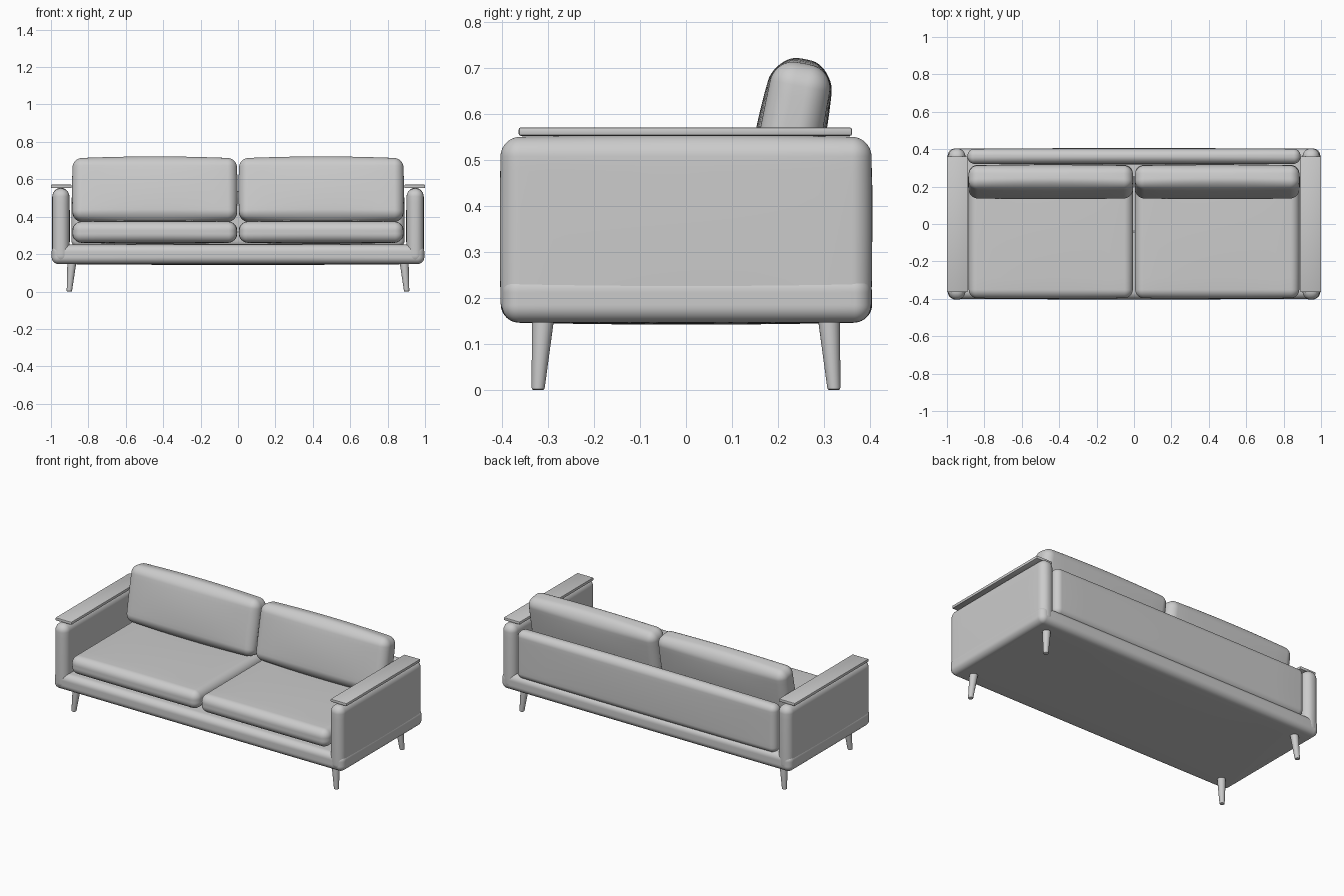
import bpy, bmesh, math
from mathutils import Vector, Matrix

if "Cube" in bpy.data.objects:
    bpy.data.objects.remove(bpy.data.objects["Cube"])

grey = bpy.data.materials.new("light grey")
grey.diffuse_color = (0.6, 0.6, 0.6, 1)
grey.use_nodes = True
grey.node_tree.nodes["Principled BSDF"].inputs["Base Color"].default_value = grey.diffuse_color


def finish(bm, name, angle=40):
    bmesh.ops.recalc_face_normals(bm, faces=bm.faces)
    me = bpy.data.meshes.new(name)
    bm.to_mesh(me)
    bm.free()
    me.materials.append(grey)
    ob = bpy.data.objects.new(name, me)
    bpy.context.collection.objects.link(ob)
    bpy.ops.object.select_all(action='DESELECT')
    ob.select_set(True)
    bpy.context.view_layer.objects.active = ob
    bpy.ops.object.shade_smooth_by_angle(angle=math.radians(angle))
    return ob


def pad(name, lo, hi, r, bulge=(0, 0, 0), tilt=0.0, cuts=19):
    """Upholstered block: rounded box whose faces swell by the bulge amounts."""
    lo, hi = Vector(lo), Vector(hi)
    mid, half = (lo + hi) / 2, (hi - lo) / 2
    bm = bmesh.new()
    bmesh.ops.create_cube(bm, size=2)
    bmesh.ops.subdivide_edges(bm, edges=bm.edges, cuts=cuts, use_grid_fill=True)
    for v in bm.verts:
        p, core = Vector(), Vector()
        for i in range(3):
            t, inner = v.co[i], half[i] - r
            a = abs(t)
            if a <= 0.5:
                p[i] = core[i] = t / 0.5 * inner
            else:
                s = math.copysign(1, t)
                core[i] = s * inner
                p[i] = s * (inner + r * math.tan((a - 0.5) / 0.5 * math.pi / 4))
        p = core + (p - core).normalized() * r
        q = [max(-1, min(1, p[i] / half[i])) for i in range(3)]
        for i in range(3):
            j, k = (i + 1) % 3, (i + 2) % 3
            p[i] += bulge[i] * q[i] * (1 - q[j] ** 2) * (1 - q[k] ** 2)
        v.co = p
    bm.transform(Matrix.Translation(mid) @ Matrix.Rotation(tilt, 4, 'X'))
    return finish(bm, name, 60)


def leg(name, top, bottom, r_top, r_bottom):
    """Tapered splayed leg with a softened foot."""
    bm = bmesh.new()
    top, bottom = Vector(top), Vector(bottom)
    rings = []
    for f, r in ((0, r_top), (0.96, r_bottom), (0.99, r_bottom * 0.93), (1, r_bottom * 0.75)):
        c = top.lerp(bottom, f)
        rings.append([bm.verts.new((c.x + r * math.cos(a * math.pi / 12),
                                    c.y + r * math.sin(a * math.pi / 12), c.z)) for a in range(24)])
    for a, b in zip(rings, rings[1:]):
        for i in range(24):
            j = (i + 1) % 24
            bm.faces.new((a[i], a[j], b[j], b[i]))
    bm.faces.new(rings[0])
    bm.faces.new(rings[-1])
    finish(bm, name)


def plank(name, lo, hi):
    """Thin board with a small bevel."""
    lo, hi = Vector(lo), Vector(hi)
    bm = bmesh.new()
    bmesh.ops.create_cube(bm, size=1)
    for v in bm.verts:
        v.co = (lo + hi) / 2 + v.co * (hi - lo)
    bmesh.ops.bevel(bm, geom=bm.edges[:], offset=0.004, segments=2, affect='EDGES', profile=0.5)
    finish(bm, name)


# Frame and back panel
pad("base_frame", (-0.996, -0.4, 0.147), (0.996, 0.402, 0.25), 0.036, (0, 0.003, 0.005))
pad("back_panel", (-0.89, 0.322, 0.235), (0.89, 0.402, 0.532), 0.037, (0, 0.004, 0.006))

for side, s in (("left", -1), ("right", 1)):
    def span(a, b):
        return (a, b) if s > 0 else (-b, -a)

    # Arm and its flat top board
    x0, x1 = span(0.902, 0.992)
    pad(side + "_arm", (x0, -0.403, 0.15), (x1, 0.403, 0.55), 0.042, (0.003, 0.002, 0.004))
    x0, x1 = span(0.89, 1.0)
    plank(side + "_arm_board", (x0, -0.364, 0.553), (x1, 0.361, 0.571))

    # Seat and leaning back cushion
    x0, x1 = span(0.007, 0.883)
    pad(side + "_seat_cushion", (x0, -0.396, 0.262), (x1, 0.315, 0.373), 0.045, (0.003, 0.003, 0.007))
    pad(side + "_back_cushion", (x0, 0.16, 0.375), (x1, 0.29, 0.711), 0.048,
        (0.004, 0.011, 0.012), tilt=math.radians(-11))

    # Legs
    for end, e in (("front", -1), ("back", 1)):
        leg(f"{side}_{end}_leg", (s * 0.887, e * 0.31, 0.17), (s * 0.902, e * 0.322, 0.0), 0.025, 0.0145)
